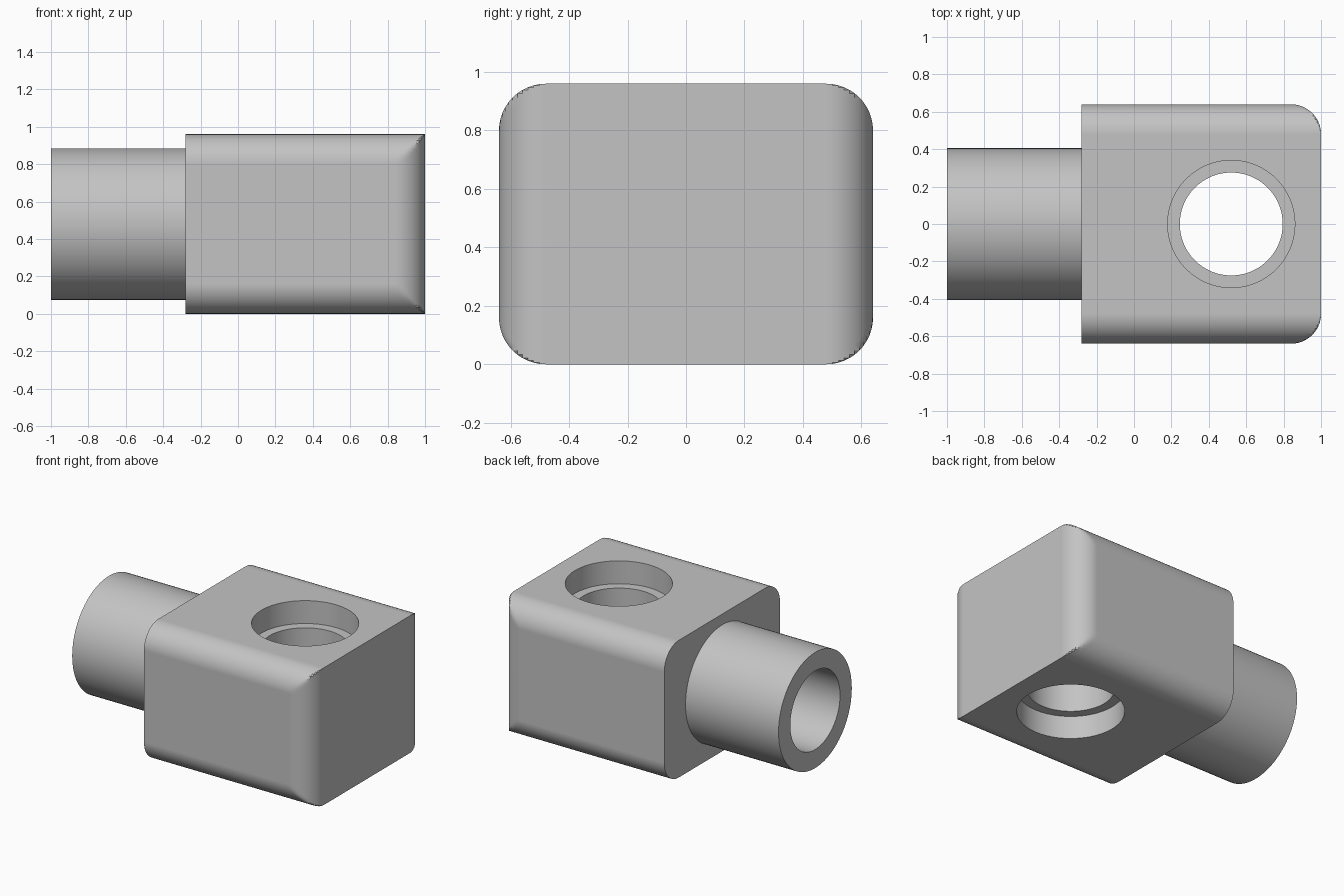
import bpy, bmesh
from math import sin, cos, pi, radians
from mathutils import Matrix

cube = bpy.data.objects.get("Cube")
if cube:
    bpy.data.objects.remove(cube, do_unlink=True)

grey = bpy.data.materials.new("plain grey")
grey.use_nodes = True
colour = (0.55, 0.55, 0.55, 1)
grey.diffuse_color = colour
grey.node_tree.nodes["Principled BSDF"].inputs["Base Color"].default_value = colour

HALF_W, HEIGHT, FILLET, STEPS = 0.64, 0.96, 0.16, 12
BACK, END = -0.28, 1.0
MID = HEIGHT / 2
SIDES = 96


def make_object(name, bm):
    bmesh.ops.recalc_face_normals(bm, faces=bm.faces[:])
    mesh = bpy.data.meshes.new(name)
    bm.to_mesh(mesh)
    bm.free()
    mesh.materials.append(grey)
    obj = bpy.data.objects.new(name, mesh)
    bpy.context.collection.objects.link(obj)
    return obj


def select_only(obj):
    bpy.ops.object.select_all(action='DESELECT')
    obj.select_set(True)
    bpy.context.view_layer.objects.active = obj


def bridge(bm, a, b):
    for i in range(len(a)):
        j = (i + 1) % len(a)
        bm.faces.new((a[i], a[j], b[j], b[i]))


def lathe(name, profile, matrix):
    """Revolve a closed or axis-capped (radius, height) profile."""
    bm = bmesh.new()
    rings = []
    for r, h in profile:
        rings.append([bm.verts.new((r * cos(2 * pi * i / SIDES), r * sin(2 * pi * i / SIDES), h))
                      for i in range(SIDES)])
    for a, b in zip(rings, rings[1:]):
        bridge(bm, a, b)
    return bm, rings


# Block: rounded outline swept along x, its sides drawn in over the end fillet
angles = [pi / 2 * i / STEPS for i in range(STEPS + 1)]
outline = []
for q in range(4):
    sy = 1 if q in (0, 3) else -1
    sz = 1 if q in (0, 1) else -1
    for a in angles:
        t = a + q * pi / 2
        outline.append((sy * (HALF_W - FILLET) + FILLET * cos(t),
                        MID + sz * (MID - FILLET) + FILLET * sin(t)))
stations = [(BACK, HALF_W)] + [(END - FILLET + FILLET * sin(a), HALF_W - FILLET + FILLET * cos(a))
                               for a in angles]
bm = bmesh.new()
rings = [[bm.verts.new((x, max(-h, min(h, y)), z)) for y, z in outline] for x, h in stations]
for a, b in zip(rings, rings[1:]):
    bridge(bm, a, b)
bm.faces.new(rings[0])
bm.faces.new(rings[-1])
block = make_object("block", bm)

# Through hole with a wider counterbore at both ends
HOLE_X, HOLE_R, BORE_R, BORE_DEPTH = 0.52, 0.275, 0.34, 0.16
bm, rings = lathe("cutter", [(BORE_R, -0.1), (BORE_R, BORE_DEPTH), (HOLE_R, BORE_DEPTH),
                             (HOLE_R, HEIGHT - BORE_DEPTH), (BORE_R, HEIGHT - BORE_DEPTH),
                             (BORE_R, HEIGHT + 0.1)], None)
bm.faces.new(rings[0])
bm.faces.new(rings[-1])
bm.transform(Matrix.Translation((HOLE_X, 0, 0)))
cutter = make_object("hole_cutter", bm)
cutter.hide_render = True
cut = block.modifiers.new("hole", 'BOOLEAN')
cut.operation, cut.solver, cut.object = 'DIFFERENCE', 'EXACT', cutter
select_only(block)
bpy.ops.object.modifier_apply(modifier=cut.name)
bpy.data.objects.remove(cutter, do_unlink=True)

# Hollow tube standing out of the block's back face
OUTER, INNER = 0.405, 0.275
bm, rings = lathe("tube", [(OUTER, BACK), (OUTER, -1), (INNER, -1), (INNER, BACK)], None)
bridge(bm, rings[-1], rings[0])
bm.transform(Matrix.Translation((0, 0, MID)) @ Matrix.Rotation(radians(90), 4, 'Y'))
tube = make_object("tube", bm)

# Smooth curved faces, crisp edges, flat faces kept flat
for obj in (block, tube):
    select_only(obj)
    bpy.ops.object.shade_smooth_by_angle(angle=radians(30))
    weighted = obj.modifiers.new("flat faces", 'WEIGHTED_NORMAL')
    weighted.keep_sharp = True
